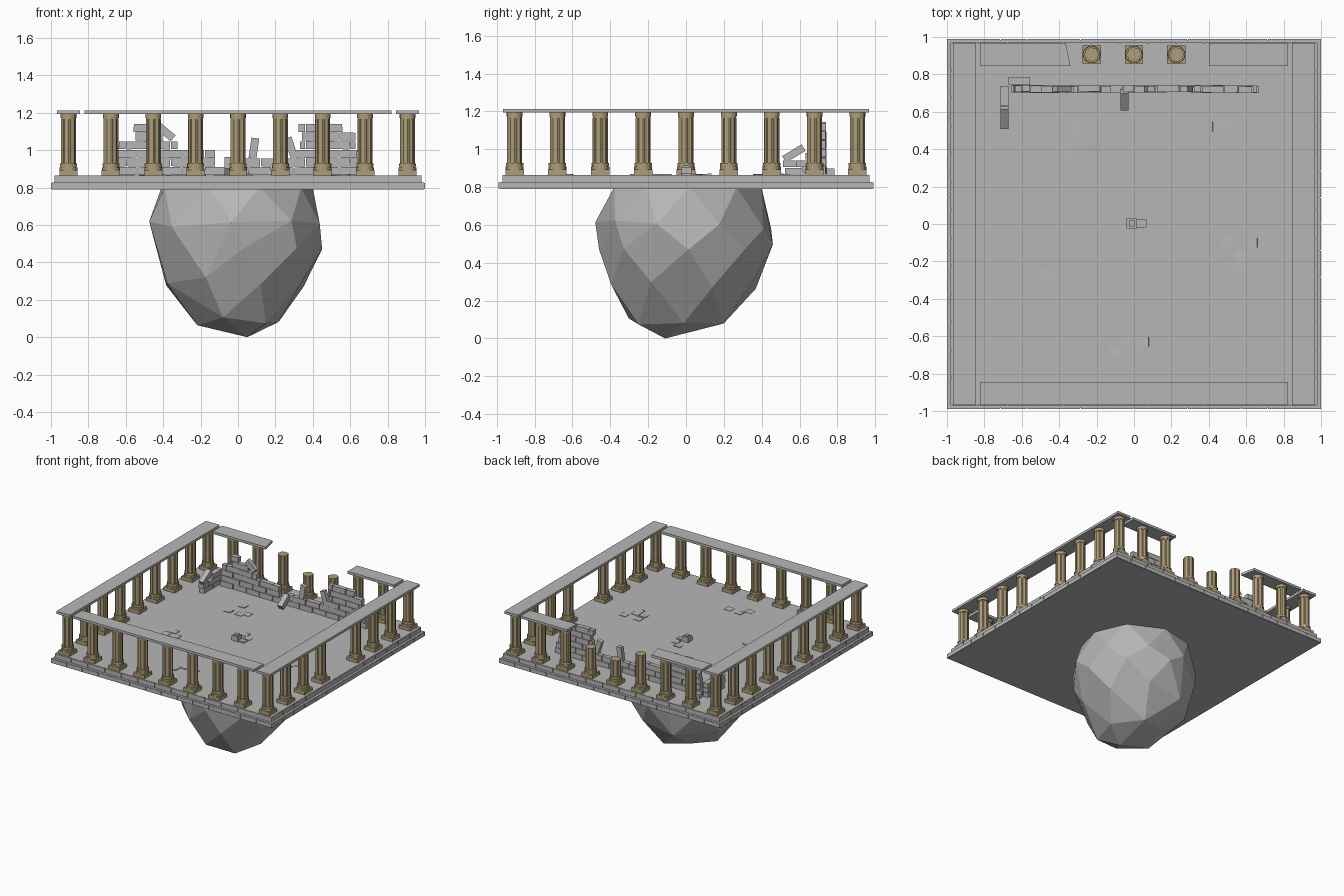
import bpy, bmesh, math, random
from mathutils import Matrix, Vector, Euler

if "Cube" in bpy.data.objects:
    bpy.data.objects.remove(bpy.data.objects["Cube"])

random.seed(4)


def material(name, rgb):
    m = bpy.data.materials.new(name)
    m.diffuse_color = (*rgb, 1)
    m.use_nodes = True
    m.node_tree.nodes["Principled BSDF"].inputs["Base Color"].default_value = m.diffuse_color
    return m


STONE = material("grey stone", (0.47, 0.47, 0.47))
TAN = material("tan stone", (0.43, 0.34, 0.19))


def finish(name, bm, mat):
    bmesh.ops.recalc_face_normals(bm, faces=bm.faces)
    me = bpy.data.meshes.new(name)
    bm.to_mesh(me)
    bm.free()
    me.materials.append(mat)
    ob = bpy.data.objects.new(name, me)
    bpy.context.collection.objects.link(ob)
    return ob


def add_box(bm, c, s, rot=(0, 0, 0)):
    m = Matrix.Translation(c) @ Euler(rot).to_matrix().to_4x4() @ Matrix.Diagonal((*s, 1))
    bmesh.ops.create_cube(bm, size=1, matrix=m)


def add_span(bm, x0, x1, y0, y1, z0, z1):
    add_box(bm, ((x0 + x1) / 2, (y0 + y1) / 2, (z0 + z1) / 2), (x1 - x0, y1 - y0, z1 - z0))


def add_prism(bm, poly, z0, z1):
    low = [bm.verts.new((x, y, z0)) for x, y in poly]
    high = [bm.verts.new((x, y, z1)) for x, y in poly]
    bm.faces.new(low[::-1])
    bm.faces.new(high)
    n = len(poly)
    for i in range(n):
        bm.faces.new((low[i], low[(i + 1) % n], high[(i + 1) % n], high[i]))


# Hanging boulder: convex hull of uneven rings (z, x0, x1, y0, y1, points, turn)
bm = bmesh.new()
rings = [(0.80, -0.43, 0.40, -0.40, 0.40, 9, 0.1), (0.60, -0.48, 0.46, -0.48, 0.46, 9, 0.45),
         (0.47, -0.45, 0.45, -0.46, 0.46, 8, 0.0), (0.29, -0.41, 0.38, -0.42, 0.39, 8, 0.4),
         (0.09, -0.22, 0.22, -0.32, 0.21, 6, 0.2)]
for z, x0, x1, y0, y1, n, turn in rings:
    for i in range(n):
        a = turn + math.tau * i / n + random.uniform(-0.08, 0.08)
        dz = 0 if z > 0.7 else random.uniform(-0.03, 0.03)
        bm.verts.new(((x0 + x1) / 2 + (x1 - x0) / 2 * math.cos(a),
                      (y0 + y1) / 2 + (y1 - y0) / 2 * math.sin(a), z + dz))
bm.verts.new((0.05, -0.11, 0))
hull = bmesh.ops.convex_hull(bm, input=bm.verts)
bmesh.ops.delete(bm, geom=[v for v in bm.verts if not v.link_faces], context='VERTS')
bmesh.ops.dissolve_limit(bm, angle_limit=math.radians(9), verts=bm.verts, edges=bm.edges)
finish("boulder", bm, STONE)

# Platform: two stepped courses of edge bricks around a solid core
FLOOR = 0.865
bm = bmesh.new()
for half, z0, z1, count in ((1.0, 0.79, 0.826, 14), (0.98, 0.826, FLOOR, 13)):
    hy = half - 0.01
    add_span(bm, -half + 0.005, half - 0.005, -hy + 0.005, hy - 0.005, z0, z1)
    step = 2 * half / count
    for s in (-1, 1):
        for i in range(count):
            a, b = -half + i * step + 0.002, -half + (i + 1) * step - 0.002
            k = hy / half
            add_box(bm, ((a + b) / 2, s * (hy - 0.015), (z0 + z1) / 2), (b - a, 0.03, z1 - z0 - 0.003))
            add_box(bm, (s * (half - 0.015), (a + b) / 2 * k, (z0 + z1) / 2),
                    (0.03, (b - a) * k, z1 - z0 - 0.003))
finish("platform", bm, STONE)

# Loose paving stones, barely raised from the floor
bm = bmesh.new()
for x, y in ((-0.31, 0.51), (-0.35, 0.38), (-0.25, 0.38), (-0.2, 0.41), (-0.01, 0.11), (0.045, 0.065),
             (-0.47, -0.15), (-0.5, -0.21), (-0.41, -0.21), (-0.47, -0.27), (0.5, -0.1), (0.5, -0.17),
             (0.57, -0.17), (0.57, -0.22), (0.63, -0.1), (0.45, 0.52), (0.51, 0.52),
             (-0.1, -0.68), (-0.05, -0.62), (0.05, -0.63)):
    add_box(bm, (x, y, FLOOR), (0.058, 0.052, 0.008), (random.uniform(-.05, .05), random.uniform(-.05, .05), 0))
finish("paving_stones", bm, STONE)

# Small stone stub in the middle
bm = bmesh.new()
add_span(bm, -0.04, 0.015, -0.025, 0.03, FLOOR, 0.905)
add_span(bm, -0.028, 0.003, -0.013, 0.018, 0.905, 0.915)
add_span(bm, 0.017, 0.068, -0.02, 0.025, FLOOR, 0.875)
finish("centre_stub", bm, STONE)


# Columns: square plinth, round base rings, fluted shaft, capital
def circle(x, y, r, n=16):
    return [(x + r * math.cos(math.tau * i / n), y + r * math.sin(math.tau * i / n)) for i in range(n)]


def column(name, x, y, top=None):
    bm = bmesh.new()
    add_box(bm, (x, y, FLOOR + 0.014), (0.098, 0.098, 0.028))
    add_prism(bm, circle(x, y, 0.048), 0.893, 0.908)
    add_prism(bm, circle(x, y, 0.043), 0.908, 0.914)
    add_prism(bm, circle(x, y, 0.046), 0.914, 0.928)
    flutes = [(x + r * math.cos(a), y + r * math.sin(a)) for i in range(32)
              for a in [math.tau * i / 32] for r in [0.040 if i % 4 < 2 else 0.036]]
    add_prism(bm, flutes, 0.928, top or 1.166)
    if not top:
        add_prism(bm, circle(x, y, 0.039), 1.166, 1.172)
        add_prism(bm, circle(x, y, 0.042), 1.172, 1.193)
    finish(name, bm, TAN)


C, STEP = 0.906, 0.2265
broken = {3: 1.165, 4: 1.06, 5: 1.10}
for i in range(9):
    p = -C + i * STEP
    column("front_column", p, -C)
    column("back_column", p, C, broken.get(i))
    if 0 < i < 8:
        column("left_column", -C, p)
        if i != 4:  # one column has fallen on the right
            column("right_column", C, p)

# Beams resting on the columns; the back one is broken
I, O = 0.844, 0.967
beams = {"left_beam": [(-O, -O), (-I, -O), (-I, O), (-O, O)],
         "right_beam": [(I, -O), (O, -O), (O, O), (I, O)],
         "front_beam": [(-0.82, -O), (0.82, -O), (0.82, -I), (-0.82, -I)],
         "back_beam_left": [(-0.82, I), (-0.34, I), (-0.365, O), (-0.82, O)],
         "back_beam_right": [(0.40, I), (0.82, I), (0.82, O), (0.40, O)]}
for name, poly in beams.items():
    bm = bmesh.new()
    add_prism(bm, poly, 1.193, 1.213)
    finish(name, bm, STONE)

# Ruined wall: each course lists the stretches that still stand
H = 0.046
courses = [[(-0.66, 0.67)], [(-0.65, -0.12), (-0.06, 0.66)], [(-0.65, -0.12), (0.31, 0.64)],
           [(-0.64, -0.32), (0.33, 0.63)], [(-0.55, -0.40), (0.34, 0.63)], [(-0.56, -0.49), (0.32, 0.56)]]
bm = bmesh.new()
for r, spans in enumerate(courses):
    z = FLOOR + (r + 0.5) * H
    for a, b in spans:
        cuts = [a] + [c for c in (-0.78 + 0.12 * k + 0.06 * (r % 2) for k in range(14))
                      if a + 0.03 < c < b - 0.03] + [b]
        for u, v in zip(cuts, cuts[1:]):
            add_box(bm, ((u + v) / 2, 0.722 + random.uniform(-0.004, 0.004), z),
                    (v - u - 0.005, 0.036, H - 0.004), (0, random.uniform(-0.02, 0.02), 0))
finish("ruined_wall", bm, STONE)

# Short return of the wall at the left
bm = bmesh.new()
for r, ys in enumerate(((0.52, 0.63, 0.74), (0.51, 0.58, 0.74), (0.63, 0.74))):
    for u, v in zip(ys, ys[1:]):
        add_box(bm, (-0.693, (u + v) / 2, FLOOR + (r + 0.5) * H * 0.85), (0.044, v - u - 0.005, H * 0.85 - 0.004))
add_box(bm, (-0.693, 0.57, 0.978), (0.042, 0.12, 0.04), (math.radians(31), 0, 0))
finish("wall_return", bm, STONE)

# Fallen and leaning bricks
bm = bmesh.new()
for c, s, rot in (((-0.385, 0.722, 1.095), (0.10, 0.034, 0.042), (0, 40, 0)),
                  ((0.085, 0.722, 1.01), (0.042, 0.034, 0.11), (0, 8, 0)),
                  ((0.285, 0.722, 1.01), (0.04, 0.034, 0.12), (0, -18, 0)),
                  ((-0.05, 0.665, 0.915), (0.042, 0.11, 0.042), (35, 0, 0)),
                  ((-0.613, 0.765, 0.882), (0.115, 0.04, 0.034), (0, 0, 0))):
    add_box(bm, c, s, [math.radians(d) for d in rot])
finish("fallen_bricks", bm, STONE)
